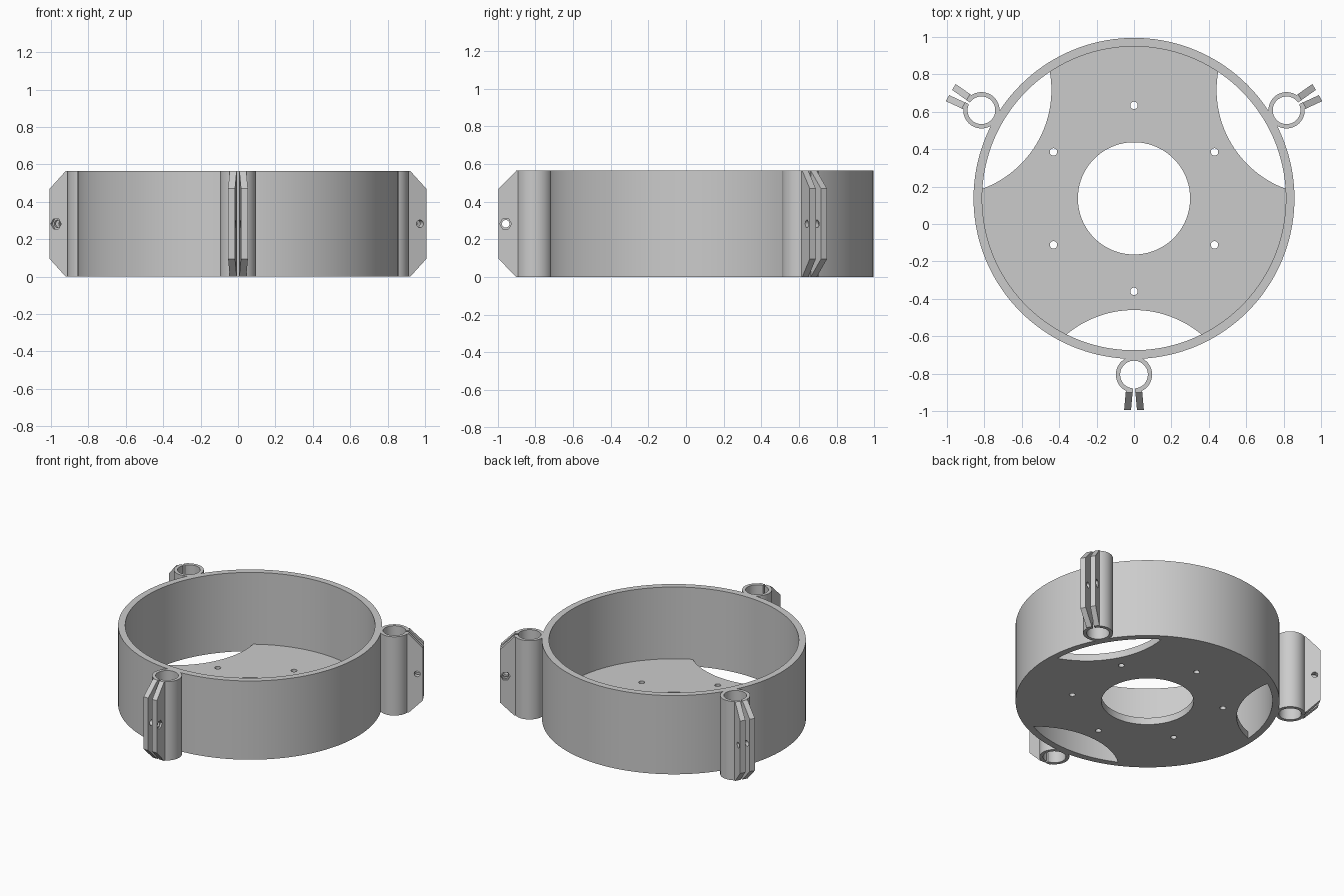
import bpy, bmesh
from math import radians, sin, cos, asin, pi
from mathutils import Matrix, Vector

cube = bpy.data.objects.get("Cube")
if cube:
    bpy.data.objects.remove(cube, do_unlink=True)

HEIGHT = 0.565
FLOOR = 0.05
CENTRE = Vector((0, 0.137, 0))
R_OUT, R_IN = 0.858, 0.812
TUBE_OUT, TUBE_IN, SLOT = 0.097, 0.074, 0.006
CLAMP_DIST = 0.942

grey = bpy.data.materials.new("plain grey")
grey.use_nodes = True
colour = (0.6, 0.6, 0.6, 1)
grey.diffuse_color = colour
grey.node_tree.nodes["Principled BSDF"].inputs["Base Color"].default_value = colour


def arc(r, a0, a1, n):
    return [(r * cos(a0 + (a1 - a0) * i / n), r * sin(a0 + (a1 - a0) * i / n)) for i in range(n + 1)]


def circle(r, n):
    return arc(r, 0, 2 * pi, n)[:-1]


def make(name, bm, matrix=None):
    if matrix:
        bm.transform(matrix)
    bmesh.ops.recalc_face_normals(bm, faces=bm.faces)
    mesh = bpy.data.meshes.new(name)
    bm.to_mesh(mesh)
    bm.free()
    obj = bpy.data.objects.new(name, mesh)
    obj.data.materials.append(grey)
    bpy.context.collection.objects.link(obj)
    return obj


def prism(name, outline, z0, z1, matrix=None):
    bm = bmesh.new()
    face = bm.faces.new([bm.verts.new((x, y, z0)) for x, y in outline])
    new = bmesh.ops.extrude_face_region(bm, geom=[face], use_keep_orig=True)["geom"]
    bmesh.ops.translate(bm, verts=[v for v in new if isinstance(v, bmesh.types.BMVert)], vec=(0, 0, z1 - z0))
    return make(name, bm, matrix)


def band(name, outer, inner, z0, z1, closed, matrix=None):
    """Wall between two matching outlines, open or closed."""
    bm = bmesh.new()
    loops = [[bm.verts.new((x, y, z)) for x, y in pts]
             for pts, z in ((outer, z0), (outer, z1), (inner, z1), (inner, z0))]
    n = len(outer)
    for i in range(n if closed else n - 1):
        j = (i + 1) % n
        for k in range(4):
            a, b = loops[k], loops[(k + 1) % 4]
            bm.faces.new((a[i], a[j], b[j], b[i]))
    if not closed:
        for i in (0, n - 1):
            bm.faces.new([loop[i] for loop in loops])
    return make(name, bm, matrix)


def cut(target, cutter):
    mod = target.modifiers.new("cut", "BOOLEAN")
    mod.operation = "DIFFERENCE"
    mod.solver = "EXACT"
    mod.object = cutter
    bpy.context.view_layer.objects.active = target
    bpy.ops.object.modifier_apply(modifier=mod.name)
    bpy.data.objects.remove(cutter, do_unlink=True)


def polar(r, angle):
    return CENTRE + Vector((r * cos(angle), r * sin(angle), 0))


# Outer wall and floor share the same segments
parts = [band("ring_wall", circle(R_OUT, 144), circle(R_IN, 144), 0, HEIGHT, True, Matrix.Translation(CENTRE))]
floor = prism("floor_plate", circle(R_IN, 144), 0, FLOOR, Matrix.Translation(CENTRE))
parts.append(floor)

# Floor openings: centre hole, six screw holes, three scallops
holes = [(0.3, 96, CENTRE)]
holes += [(0.02, 24, polar(0.497, radians(30 + 60 * i))) for i in range(6)]
holes += [(0.563, 128, polar(1.16, radians(30 + 120 * i))) for i in range(3)]
for r, n, pos in holes:
    cut(floor, prism("hole_cutter", circle(r, n), -0.1, 0.2, Matrix.Translation(pos)))


def flange(name, side, matrix):
    """Chamfered clamp ear, leaning slightly away from the slot."""
    tip, root, start, drop = 0.19, 0.08, 0.096, 0.095
    profile = [(root, 0), (start, 0), (tip, drop), (tip, HEIGHT - drop), (start, HEIGHT), (root, HEIGHT)]
    bm = bmesh.new()
    near, far = [[bm.verts.new((side * (x + 0.09 * (d - root)), -d, z)) for d, z in profile]
                 for x in (SLOT, SLOT + 0.037)]
    bm.faces.new(near)
    bm.faces.new(far)
    for i in range(6):
        j = (i + 1) % 6
        bm.faces.new((near[i], near[j], far[j], far[i]))
    obj = make(name, bm)
    # Bolt hole, plus a hexagonal nut recess on one ear
    across = Matrix.Translation((0, -0.153, HEIGHT / 2)) @ Matrix.Rotation(pi / 2, 4, "Y")
    cut(obj, prism("bolt_cutter", circle(0.02, 20), -0.2, 0.2, across))
    if side > 0:
        turned = across @ Matrix.Rotation(pi / 2, 4, "Z")
        cut(obj, prism("nut_cutter", circle(0.031, 6), 0.034, 0.2, turned))
    obj.data.transform(matrix)
    return obj


# Three slotted tube clamps around the wall
for label, turn in (("front", 0), ("left", 120), ("right", -120)):
    angle = radians(turn)
    place = Matrix.Translation(polar(CLAMP_DIST, angle - pi / 2)) @ Matrix.Rotation(angle, 4, "Z")
    outlines = []
    for r in (TUBE_OUT, TUBE_IN):
        gap = asin(SLOT / r)
        outlines.append(arc(r, -pi / 2 + gap, 1.5 * pi - gap, 64))
    parts.append(band(label + "_clamp_tube", *outlines, 0, HEIGHT, False, place))
    parts.append(flange(label + "_clamp_nut_ear", 1, place))
    parts.append(flange(label + "_clamp_bolt_ear", -1, place))

# Smooth round walls, keep edges sharp
bpy.ops.object.select_all(action="DESELECT")
for obj in parts:
    obj.select_set(True)
bpy.context.view_layer.objects.active = parts[0]
bpy.ops.object.shade_smooth_by_angle(angle=radians(30))
